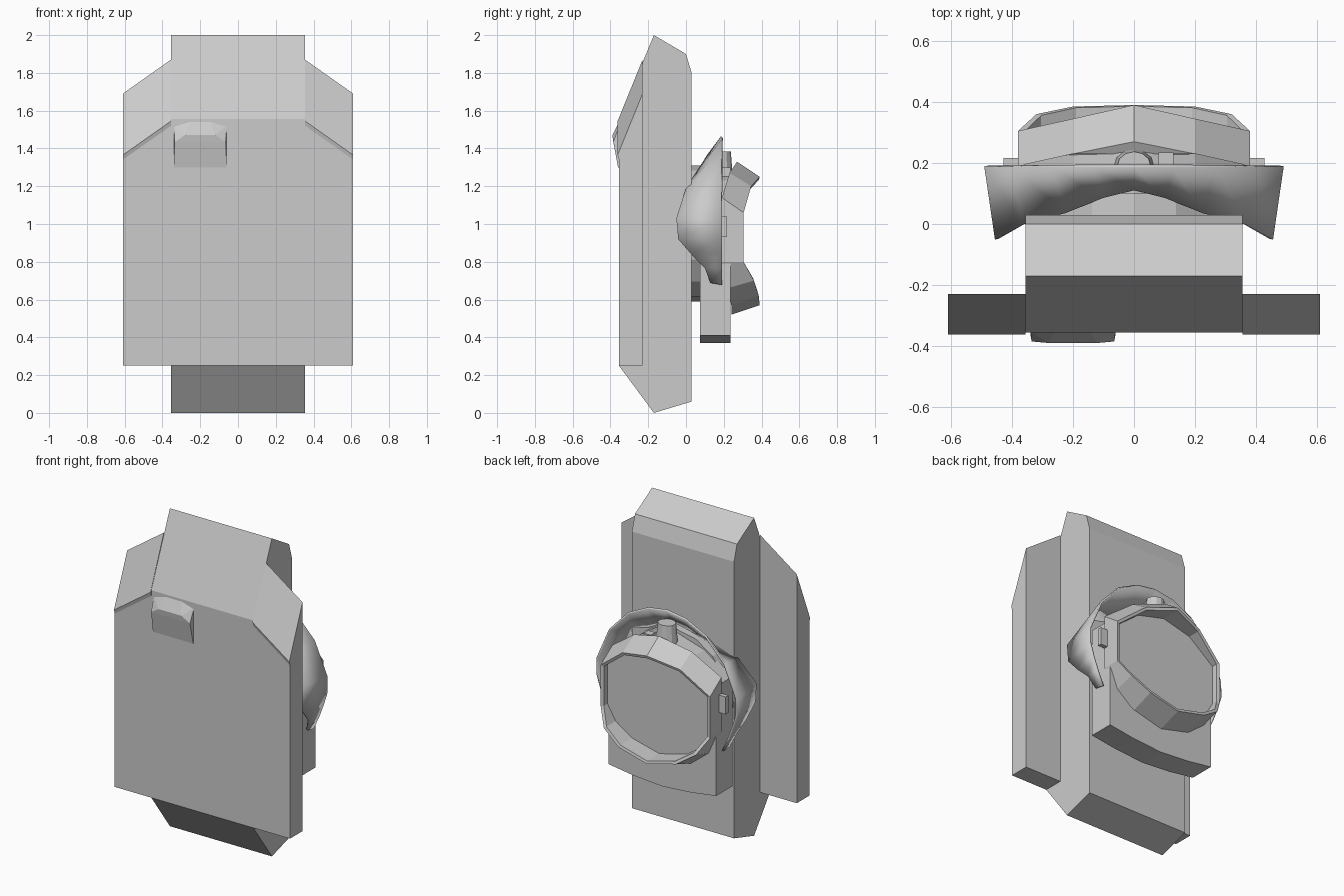
import bpy, bmesh, math

if "Cube" in bpy.data.objects:
    bpy.data.objects.remove(bpy.data.objects["Cube"])


def make(name, verts, faces):
    mesh = bpy.data.meshes.new(name)
    bm = bmesh.new()
    vs = [bm.verts.new(v) for v in verts]
    for f in faces:
        bm.faces.new([vs[i] for i in f])
    bmesh.ops.recalc_face_normals(bm, faces=bm.faces[:])
    bm.to_mesh(mesh)
    bm.free()
    ob = bpy.data.objects.new(name, mesh)
    bpy.context.collection.objects.link(ob)
    return ob


def loft(name, rows, closed=True, cap_start=True, cap_end=True):
    """Skin equal-length rows of points, optionally closing and capping them."""
    n = len(rows[0])
    faces = []
    for r in range(len(rows) - 1):
        for i in range(n if closed else n - 1):
            j = (i + 1) % n
            faces.append((r * n + i, r * n + j, (r + 1) * n + j, (r + 1) * n + i))
    if cap_start:
        faces.append(tuple(range(n)))
    if cap_end:
        faces.append(tuple((len(rows) - 1) * n + i for i in range(n)))
    return make(name, [p for row in rows for p in row], faces)


def hull(name, pts):
    ob = make(name, pts, [])
    bm = bmesh.new()
    bm.from_mesh(ob.data)
    bmesh.ops.convex_hull(bm, input=bm.verts[:])
    bmesh.ops.dissolve_limit(bm, angle_limit=0.02, verts=bm.verts[:], edges=bm.edges[:])
    bm.to_mesh(ob.data)
    bm.free()
    return ob


def box(name, x0, x1, y0, y1, z0, z1):
    return hull(name, [(x, y, z) for x in (x0, x1) for y in (y0, y1) for z in (z0, z1)])


def mirror_row(half, closed):
    """Half row starts on x = 0; closed rows also end there."""
    rest = half[1:-1] if closed else half[1:]
    left = [(-x, y, z) for x, y, z in reversed(rest)]
    return half + left if closed else left + half


# Main case: side profile extruded across x
case = [(-.17, 2), (0, 1.9), (.03, 1.8), (.03, .06), (-.17, 0),
        (-.355, .25), (-.355, 1.555)]
loft("main_case", [[(x, y, z) for y, z in case] for x in (-.355, .355)])


# Side wings with sloping tops and a slight front lip
def wing_section(x, drop):
    return [(x, -.23, 1.87 - drop), (x, -.362, 1.545 - drop), (x, -.355, 1.52 - drop),
            (x, -.355, .25), (x, -.23, .25)]


for side, label in ((-1, "left"), (1, "right")):
    loft(label + "_wing", [wing_section(side * .355, 0), wing_section(side * .61, .18)])

# Front catch below the sloped face
catch = []
for s in (-1, 1):
    catch += [(-.2 + s * .14, -.352, 1.30), (-.2 + s * .14, -.352, 1.52),
              (-.2 + s * .135, -.385, 1.435), (-.2 + s * .08, -.39, 1.47),
              (-.2 + s * .05, -.345, 1.56), (-.2 + s * .14, -.36, 1.30),
              (-.2 + s * .14, -.33, 1.30)]
hull("front_catch", catch)

# Flared hood around the rear device
outer = [(0, .19, 1.46), (.13, .19, 1.44), (.27, .19, 1.37), (.40, .19, 1.23),
         (.485, .19, 1.03), (.485, .19, .93), (.46, .19, .85), (.43, .19, .77), (.39, .19, .68)]
inner = [(0, .115, 1.36), (.1, .09, 1.32), (.22, .04, 1.245), (.36, 0, 1.18),
         (.45, -.05, 1.03), (.45, -.04, .92), (.44, .03, .84), (.42, .1, .77), (.39, .13, .69)]
hood = loft("flared_hood", [mirror_row(outer, False), mirror_row(inner, False)],
            closed=False, cap_start=False, cap_end=False)
mod = hood.modifiers.new("thickness", 'SOLIDIFY')
mod.thickness = .012
mod.offset = 0
bpy.context.view_layer.objects.active = hood
hood.select_set(True)
bpy.ops.object.shade_smooth_by_angle(angle=math.radians(40))
hood.select_set(False)

# Device mounting disc and body slab
disc = [(.36 * math.cos(a * math.pi / 8), .95 + .36 * math.sin(a * math.pi / 8)) for a in range(16)]
loft("mounting_disc", [[(x, y, z) for x, z in disc] for y in (.03, .1)])
slab = mirror_row([(0, 0, 1.29), (.2, 0, 1.23), (.375, 0, 1.1), (.375, 0, .41), (.2, 0, .385), (0, 0, .37)], True)
loft("device_slab", [[(x, y, z) for x, _, z in slab] for y in (.075, .235)])

# Faceted screen frame: base loop, raised rim, recessed panel
base = [(0, .27, 1.33), (.2, .23, 1.27), (.38, .19, 1.14), (.38, .19, .8),
        (.32, .22, .66), (.2, .24, .57), (0, .24, .52)]
rim = [(0, .39, 1.25), (.2, .345, 1.2), (.38, .305, 1.06), (.38, .305, .8),
       (.32, .36, .7), (.2, .385, .62), (0, .39, .57)]
lip = [(x * .95, y - .004, .92 + (z - .92) * .95) for x, y, z in rim]
panel = [(x, .265, z) for x, _, z in lip]
loft("screen_frame", [mirror_row(r, True) for r in (base, rim, lip, panel)])

# Top knob, small pin and side lugs
knob = [(math.cos(a * math.pi / 6), math.sin(a * math.pi / 6)) for a in range(12)]
loft("top_knob", [[(r * c, .19 + .06 * s * r / .07, z) for c, s in knob]
                  for r, z in ((.07, 1.22), (.055, 1.385))])
box("top_pin", .08, .13, .19, .235, 1.2, 1.3)
for s, label in ((-1, "left"), (1, "right")):
    box(label + "_lug", s * .36, s * .428, .19, .217, .93, 1.04)
